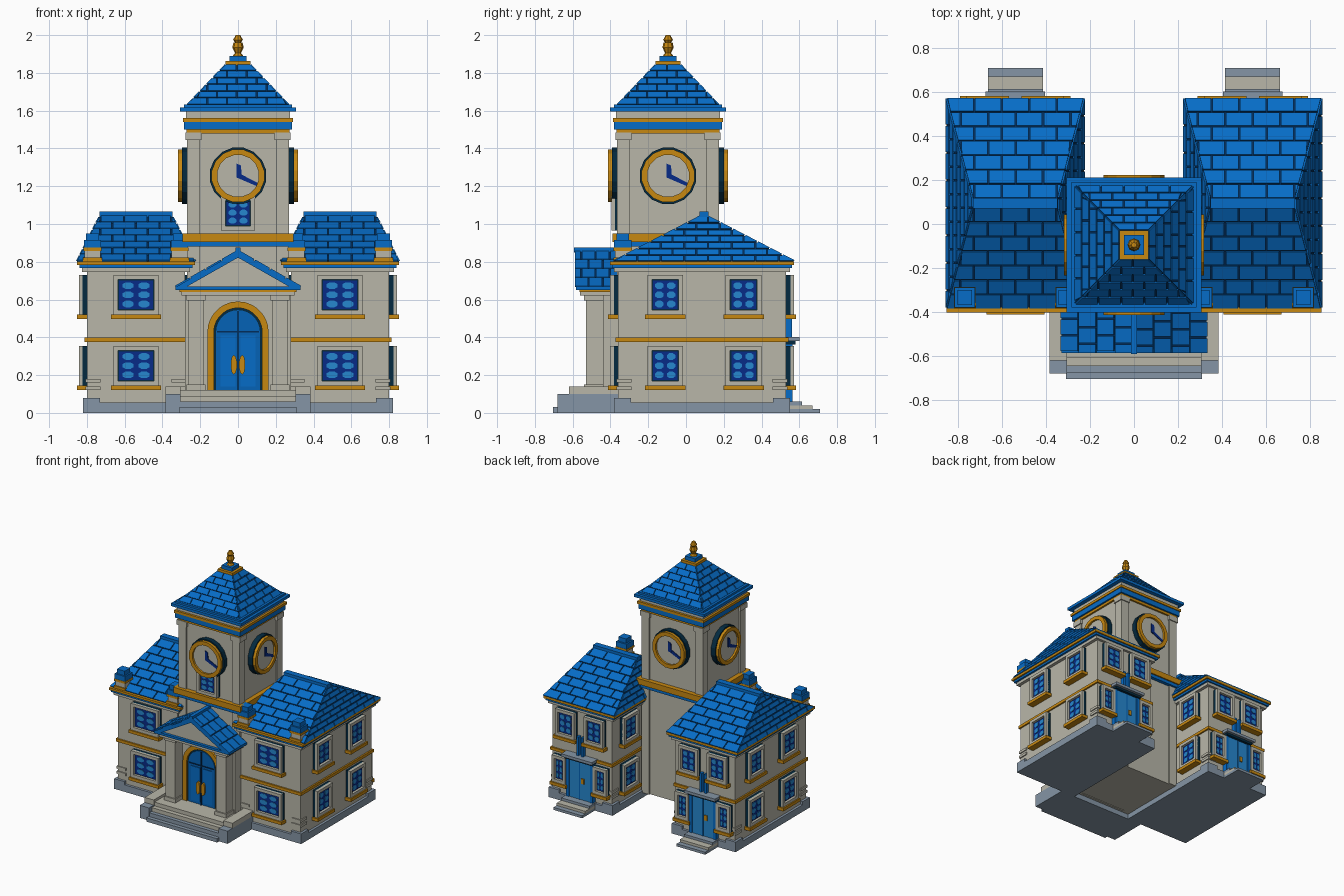
import bpy, bmesh
from math import sin, cos, pi, radians
from mathutils import Matrix, Vector

cube = bpy.data.objects.get("Cube")
if cube:
    bpy.data.objects.remove(cube, do_unlink=True)

COLOURS = {"stone": "B7B5A7", "slate": "8494A4", "roof blue": "0F6CC6", "groove blue": "07305A",
           "gold": "C68718", "navy glass": "102F86", "light glass": "2A86CE",
           "door blue": "0D62B4", "dark trim": "0B2E42"}


def material(name, code):
    rgb = [(int(code[i:i + 2], 16) / 255) ** 2.2 for i in (0, 2, 4)]
    m = bpy.data.materials.new(name)
    m.use_nodes = True
    m.diffuse_color = (*rgb, 1)
    m.node_tree.nodes["Principled BSDF"].inputs["Base Color"].default_value = (*rgb, 1)
    return m


MATS = {k: material(k, v) for k, v in COLOURS.items()}
parts = {}


def part(name, mat):
    return parts.setdefault((name, mat), bmesh.new())


def solid(name, mat, low, high, M=Matrix()):
    """Closed shape between two matching loops of points."""
    bm = part(name, mat)
    a = [bm.verts.new(M @ Vector(p)) for p in low]
    b = [bm.verts.new(M @ Vector(p)) for p in high]
    bm.faces.new(a[::-1])
    bm.faces.new(b)
    for i in range(len(a)):
        j = (i + 1) % len(a)
        bm.faces.new((a[i], a[j], b[j], b[i]))


def rect(x0, x1, y0, y1, z):
    return [(x0, y0, z), (x1, y0, z), (x1, y1, z), (x0, y1, z)]


def box(name, mat, x0, x1, y0, y1, z0, z1, M=Matrix()):
    solid(name, mat, rect(x0, x1, y0, y1, z0), rect(x0, x1, y0, y1, z1), M)


def prism(name, mat, outline, y0, y1, M=Matrix()):
    solid(name, mat, [(x, y0, z) for x, z in outline], [(x, y1, z) for x, z in outline], M)


def band(name, mat, outer, inner, y0, y1, M=Matrix(), closed=False):
    n = len(outer)
    for i in range(n if closed else n - 1):
        j = (i + 1) % n
        prism(name, mat, [outer[i], outer[j], inner[j], inner[i]], y0, y1, M)


def disc(r, cz=0, n=16, cx=0, rz=None):
    return [(cx + r * cos(2 * pi * (i + .5) / n), cz + (rz or r) * sin(2 * pi * (i + .5) / n)) for i in range(n)]


def arch(r, z0, zc, n=14):
    return [(r, z0)] + [(r * cos(pi * i / n), zc + r * sin(pi * i / n)) for i in range(n + 1)] + [(-r, z0)]


def tiles(name, bl, br, tr, tl, rows, width, gap=.007, thick=.008):
    """Staggered raised tiles over a sloping four-sided area."""
    bl, br, tr, tl = map(Vector, (bl, br, tr, tl))
    e = (br - bl).normalized()
    up = (tl - bl) - e * (tl - bl).dot(e)
    n = e.cross(up).normalized() * thick
    left, right, length = (tl - bl).dot(e), (tr - bl).dot(e), (br - bl).length
    edge = gap / up.length
    for r in range(rows):
        t = (r / rows, (r + 1) / rows - edge)
        lo = [left * v for v in t]
        hi = [length + (right - length) * v for v in t]
        start = -width * (.5 if r % 2 else 0)
        while start < length:
            a = [min(max(start, lo[k]), hi[k]) for k in (0, 1)]
            b = [max(min(start + width - gap, hi[k]), lo[k]) for k in (0, 1)]
            if max(b[0] - a[0], b[1] - a[1]) > .004:
                pts = [bl + e * s + up * v for s, v in ((a[0], t[0]), (b[0], t[0]), (b[1], t[1]), (a[1], t[1]))]
                solid(name, "roof blue", pts, [p + n for p in pts])
            start += width


def hip_roof(name, low, high, rows, width):
    b, t = rect(*low), rect(*high)
    solid(name + "_base", "groove blue", b, t)
    for i in range(4):
        j = (i + 1) % 4
        tiles(name + "_tiles", b[i], b[j], t[j], t[i], rows, width)


def facing(x, y, degrees):
    """Frame of a wall: local -y points out of it."""
    return Matrix.Translation((x, y, 0)) @ Matrix.Rotation(radians(degrees), 4, "Z")


def window(M, cx, z, w, h, sill=True):
    a, b, f = cx - w / 2, cx + w / 2, .024
    box("window_surround", "dark trim", a, b, -.022, .01, z, z + h, M)
    outer = [(a, z), (b, z), (b, z + h), (a, z + h)]
    inner = [(a + f, z + f), (b - f, z + f), (b - f, z + h - f), (a + f, z + h - f)]
    band("window_frame", "stone", outer, inner, -.042, -.018, M, True)
    box("window_glass", "navy glass", a + f + .006, b - f - .006, -.028, -.02, z + f + .006, z + h - f - .006, M)
    gw, gh = w - 2 * f, h - 2 * f
    for i in (-1, 1):
        for k in (-1, 0, 1):
            prism("window_shine", "light glass", disc(gw * .17, z + h / 2 + k * gh * .3, 8, cx + i * gw * .22, gh * .12),
                  -.032, -.026, M)
    if sill:
        box("window_sill", "gold", a - .012, b + .012, -.052, .01, z - .024, z, M)


def ring_box(name, mat, cx, cy, hx, hy, z0, z1):
    box(name, mat, cx - hx, cx + hx, cy - hy, cy + hy, z0, z1)


# Wings
WY, HX, HY = .085, .26, .445
for s in (-1, 1):
    cx = s * .54
    ring_box("wing_plinth", "slate", cx, WY, .28, .465, 0, .055)
    ring_box("wing_walls", "stone", cx, WY, HX, HY, .05, .77)
    ring_box("wing_belt", "gold", cx, WY, HX + .012, HY + .012, .375, .398)
    for name, mat, grow, z0, z1 in (("wing_cornice", "stone", .025, .745, .768), ("wing_eave", "roof blue", .04, .768, .784),
                                    ("wing_gutter", "gold", .052, .784, .802)):
        ring_box(name, mat, cx, WY, HX + grow, HY + grow * .8, z0, z1)
    hip_roof("wing_roof", (cx - .31, cx + .31, -.38, .57, .802), (cx - .19, cx + .19, .08, .11, 1.04), 7, .125)
    ring_box("wing_ridge", "roof blue", cx, .095, .192, .024, 1.03, 1.065)
    # Corner blocks, quoins and roof ornaments
    for i in (-1, 1):
        for j in (-1, 1):
            px, py = cx + i * .235, WY + j * .42
            ring_box("plinth_corner", "slate", px, py, .045, .045, 0, .08)
            for z in (.12, .16):
                ring_box("quoin", "stone", cx + i * .228, WY + j * .413, .04, .04, z, z + .02)
        ox = cx + i * .23
        for name, mat, r, z0, z1 in (("ornament_foot", "gold", .05, .802, .822), ("ornament_pedestal", "stone", .042, .82, .86),
                                     ("ornament_collar", "gold", .048, .858, .875), ("ornament_block", "roof blue", .046, .875, .915),
                                     ("ornament_cap", "roof blue", .034, .915, .95)):
            ring_box(name, mat, ox, -.335, r, r, z0, z1)
    # Windows
    front, outside = facing(cx, -.36, 0), facing(s * .80, 0, s * 90)
    inside, back = facing(s * .28, 0, -s * 90), facing(cx, .53, 180)
    for z in (.145, .52):
        window(front, 0, z, .24, .21)
        for y in (-.11, .305):
            window(outside, s * y, z, .19, .21)
        window(inside, -s * .335, z, .19, .21)
    for i in (-1, 1):
        window(back, i * .125, .52, .17, .21)
        window(back, i * .18, .145, .12, .21)
        box("back_door_post", "roof blue", i * .105 - .012, i * .105 + .012, -.035, .01, .055, .40, back)
        box("back_post_upper", "roof blue", i * .02 - .01, i * .02 + .01, -.03, .01, .40, .55, back)
    # Back entrance
    box("back_door", "light glass", -.09, .09, -.03, .01, .06, .365, back)
    box("back_door_gap", "door blue", -.004, .004, -.034, -.02, .06, .365, back)
    box("back_door_handle", "gold", .015, .04, -.038, -.02, .19, .23, back)
    box("back_canopy_trim", "dark trim", -.12, .12, -.05, .01, .362, .38, back)
    box("back_canopy", "slate", -.135, .135, -.072, .01, .38, .402, back)
    for k, (mat, d) in enumerate((("slate", .18), ("stone", .14), ("slate", .085))):
        box("back_step", mat, -.125, .125, -d, .01, k * .02, k * .02 + .02, back)

# Tower
TY = -.095
ring_box("tower_shaft", "stone", 0, TY, .258, .258, .04, 1.5)
for i in (-1, 1):
    for j in (-1, 1):
        ring_box("tower_pilaster", "stone", i * .235, TY + j * .235, .034, .034, .04, 1.45)
        ring_box("pilaster_cap", "stone", i * .235, TY + j * .235, .042, .042, 1.445, 1.485)
for name, mat, r, z0, z1 in (
        ("lower_trim", "roof blue", .285, .88, .905), ("lower_belt", "gold", .295, .905, .95),
        ("cornice_lower_gold", "gold", .272, 1.48, 1.5), ("cornice_blue", "roof blue", .285, 1.5, 1.54),
        ("cornice_gold", "gold", .292, 1.54, 1.56), ("cornice_stone", "stone", .275, 1.56, 1.597),
        ("tower_eave", "roof blue", .307, 1.595, 1.617), ("tower_eave_step", "roof blue", .285, 1.617, 1.632),
        ("finial_base", "gold", .066, 1.84, 1.862), ("finial_block", "roof blue", .045, 1.862, 1.89)):
    ring_box(name, mat, 0, TY, r, r, z0, z1)
hip_roof("tower_roof", (-.265, .265, TY - .265, TY + .265, 1.63), (-.06, .06, TY - .06, TY + .06, 1.845), 6, .105)

# Finial
for r0, r1, z0, z1 in ((.028, .016, 1.89, 1.905), (.016, .03, 1.905, 1.935), (.03, .024, 1.935, 1.962),
                       (.016, .026, 1.962, 1.975), (.026, .012, 1.975, 2)):
    bmesh.ops.create_cone(part("finial", "gold"), cap_ends=True, segments=8, radius1=r0, radius2=r1, depth=z1 - z0,
                          matrix=Matrix.Translation((0, TY, (z0 + z1) / 2)))

# Clocks on all four sides
for k in range(4):
    M = Matrix.Translation((0, TY, 0)) @ Matrix.Rotation(k * pi / 2, 4, "Z") @ Matrix.Translation((0, -.258, 1.255))
    prism("clock_surround", "dark trim", disc(.152), -.038, .01, M)
    band("clock_rim", "gold", disc(.142), disc(.112), -.06, -.03, M, True)
    prism("clock_face", "stone", disc(.114), -.045, -.03, M)
    prism("clock_minute_hand", "navy glass", [(-.008, -.01), (.02, -.012), (.016, .055), (-.008, .065)], -.052, -.044, M)
    prism("clock_hour_hand", "navy glass", [(.0, -.012), (.012, .01), (.11, -.04), (.10, -.055)], -.05, -.044, M)
window(facing(0, -.353, 0), 0, .965, .18, .19, False)

# Portico
box("portico_wall", "stone", -.28, .28, -.44, -.36, .04, .63)
for s in (-1, 1):
    x0, x1 = sorted((s * .172, s * .272))
    box("portico_column", "stone", x0 + .008, x1 - .008, -.53, -.43, .12, .62)
    box("column_foot", "stone", x0, x1, -.54, -.43, .12, .15)
    box("column_cap", "stone", x0, x1, -.54, -.43, .595, .625)
    x0, x1 = sorted((s * .305, s * .385))
    box("step_cheek", "slate", x0, x1, -.68, -.36, 0, .1)
    box("step_cheek_top", "stone", x0, x1, -.62, -.36, .1, .14)
for k, (mat, y) in enumerate((("slate", -.705), ("slate", -.675), ("stone", -.645), ("stone", -.61))):
    box("front_step", mat, -.31, .31, y, -.38, k * .03, k * .03 + .03)
box("entablature", "stone", -.3, .3, -.56, -.36, .622, .642)
box("entablature_gold", "gold", -.31, .31, -.565, -.36, .64, .65)
box("pediment_base", "roof blue", -.33, .33, -.582, -.36, .65, .668)
prism("pediment_panel", "stone", [(-.3, .666), (.3, .666), (0, .85)], -.56, -.36)
outer, inner = [(-.33, .666), (0, .855), (.33, .666)], [(-.275, .666), (0, .822), (.275, .666)]
band("pediment_edge", "roof blue", outer, inner, -.588, -.57)
band("pediment_roof_base", "groove blue", outer, inner, -.57, -.36)
for s in (-1, 1):
    ya, yb = (-.588, -.36)[::s]
    tiles("pediment_tiles", (s * .33, ya, .666), (s * .33, yb, .666), (0, yb, .855), (0, ya, .855), 4, .075)
box("pediment_ridge", "roof blue", -.014, .014, -.592, -.36, .85, .875)

# Arched front door
band("door_arch", "gold", arch(.162, .12, .428), arch(.128, .12, .428), -.462, -.43)
prism("door_recess", "dark trim", arch(.13, .12, .428), -.448, -.43)
prism("door_panel", "door blue", arch(.116, .12, .428), -.455, -.44)
box("door_lintel", "groove blue", -.11, .11, -.46, -.45, .425, .433)
box("door_gap", "groove blue", -.003, .003, -.464, -.45, .12, .54)
for s in (-1, 1):
    box("door_leaf", "roof blue", s * .052 - .04, s * .052 + .04, -.46, -.45, .14, .41)
    prism("door_handle", "gold", disc(.017, .255, 10, s * .022, .052), -.474, -.455)

# Turn the collected parts into objects
for (name, mat), bm in parts.items():
    bmesh.ops.recalc_face_normals(bm, faces=bm.faces[:])
    mesh = bpy.data.meshes.new(name)
    bm.to_mesh(mesh)
    bm.free()
    mesh.materials.append(MATS[mat])
    bpy.context.scene.collection.objects.link(bpy.data.objects.new(name, mesh))
